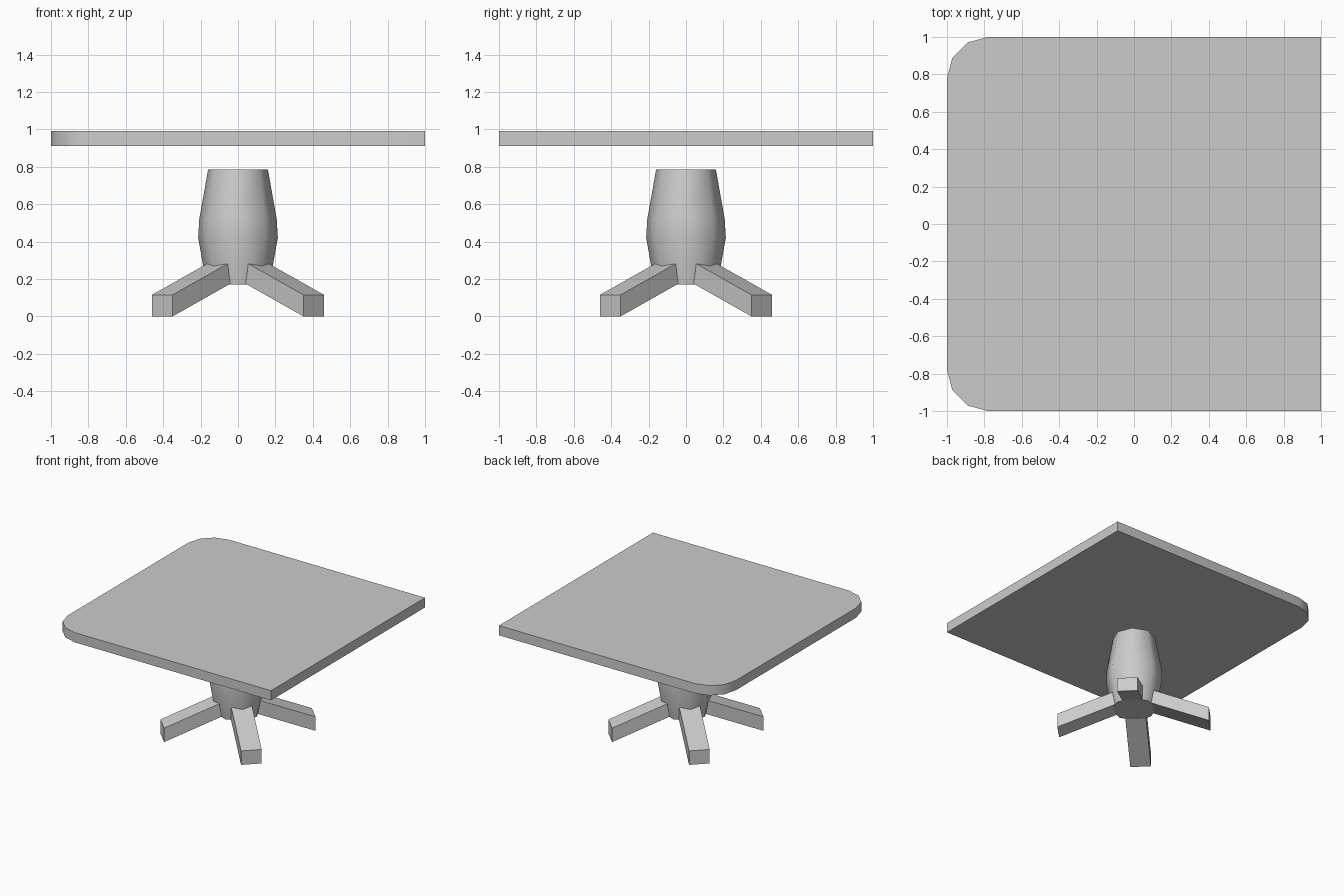
import bpy, bmesh, math

if "Cube" in bpy.data.objects:
    bpy.data.objects.remove(bpy.data.objects["Cube"])


def make_object(name, bm):
    bmesh.ops.recalc_face_normals(bm, faces=bm.faces)
    mesh = bpy.data.meshes.new(name)
    bm.to_mesh(mesh)
    bm.free()
    obj = bpy.data.objects.new(name, mesh)
    bpy.context.collection.objects.link(obj)
    return obj


def extrude_outline(points, vector):
    bm = bmesh.new()
    face = bm.faces.new([bm.verts.new(p) for p in points])
    new = bmesh.ops.extrude_face_region(bm, geom=[face], use_keep_orig=True)["geom"]
    bmesh.ops.translate(bm, vec=vector,
                        verts=[g for g in new if isinstance(g, bmesh.types.BMVert)])
    return bm


def smooth(obj, angle):
    bpy.ops.object.select_all(action='DESELECT')
    obj.select_set(True)
    bpy.context.view_layer.objects.active = obj
    bpy.ops.object.shade_smooth_by_angle(angle=math.radians(angle))


# Square top with the two left corners rounded
R, LOW, HIGH = 0.22, 0.91, 0.99
outline = [(1, -1, LOW), (1, 1, LOW)]
for side, start in ((1, 90), (-1, 180)):
    for i in range(4):
        a = math.radians(start + 30 * i)
        outline.append((-1 + R + R * math.cos(a), side * (1 - R) + R * math.sin(a), LOW))
table_top = make_object("table_top", extrude_outline(outline, (0, 0, HIGH - LOW)))
smooth(table_top, 35)

# Eight-sided bulging pedestal
SIDES = 8
profile = [(0.168, 0.17), (0.213, 0.42), (0.207, 0.52), (0.16, 0.785)]
bm = bmesh.new()
rings = [[bm.verts.new((r * math.cos(math.tau * i / SIDES),
                        r * math.sin(math.tau * i / SIDES), z))
          for i in range(SIDES)] for r, z in profile]
for a, b in zip(rings, rings[1:]):
    for i in range(SIDES):
        j = (i + 1) % SIDES
        bm.faces.new((a[i], a[j], b[j], b[i]))
bm.faces.new(rings[0])
bm.faces.new(rings[-1])
pedestal = make_object("pedestal", bm)
smooth(pedestal, 50)

# Four sloping feet on the diagonals
HALF, REACH, INNER, RISE, THICK = 0.078, 0.573, 0.13, 0.177, 0.115
side_outline = [(INNER, -HALF, RISE), (REACH, -HALF, 0),
                (REACH, -HALF, THICK), (INNER, -HALF, RISE + THICK)]
for i, place in enumerate(("back_right", "back_left", "front_left", "front_right")):
    foot = make_object(place + "_foot", extrude_outline(side_outline, (0, 2 * HALF, 0)))
    foot.rotation_euler.z = math.radians(45 + 90 * i)
